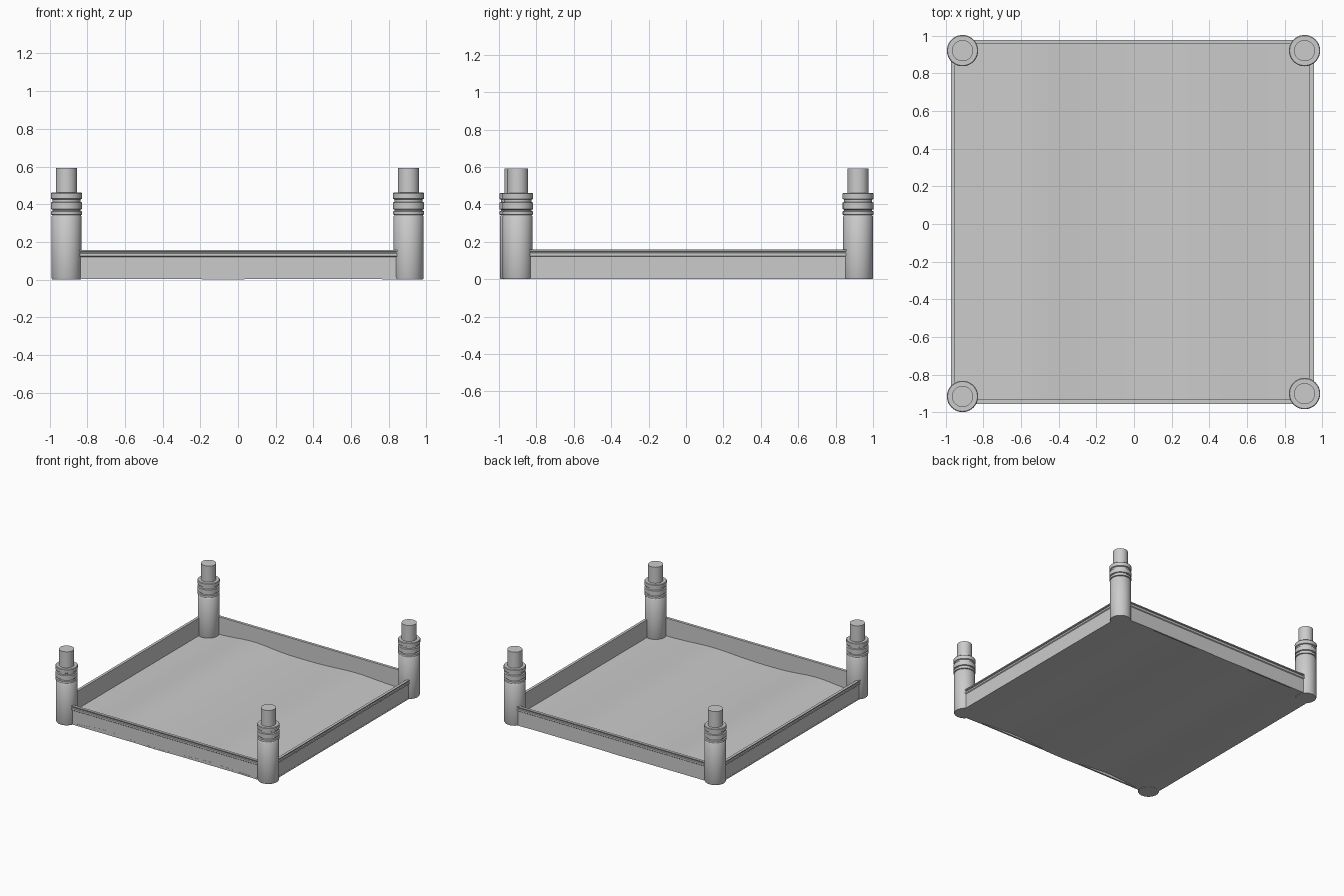
import bpy, bmesh, math
from mathutils import Vector

if "Cube" in bpy.data.objects:
    bpy.data.objects.remove(bpy.data.objects["Cube"])


def make_object(name, verts, faces, smooth=True):
    mesh = bpy.data.meshes.new(name)
    mesh.from_pydata(verts, [], faces)
    bm = bmesh.new()
    bm.from_mesh(mesh)
    bmesh.ops.recalc_face_normals(bm, faces=bm.faces)
    bm.to_mesh(mesh)
    bm.free()
    ob = bpy.data.objects.new(name, mesh)
    bpy.context.collection.objects.link(ob)
    if smooth:
        bpy.ops.object.select_all(action='DESELECT')
        ob.select_set(True)
        bpy.context.view_layer.objects.active = ob
        bpy.ops.object.shade_smooth_by_angle(angle=math.radians(35))
    return ob


def turned(name, cx, cy, profile, sides=40):
    """Solid of revolution from (radius, z) points."""
    verts, faces = [], []
    for r, z in profile:
        for i in range(sides):
            a = 2 * math.pi * i / sides
            verts.append((cx + r * math.cos(a), cy + r * math.sin(a), z))
    for k in range(len(profile) - 1):
        for i in range(sides):
            j = (i + 1) % sides
            faces.append((k * sides + i, k * sides + j,
                          (k + 1) * sides + j, (k + 1) * sides + i))
    faces.append(tuple(range(sides)))
    faces.append(tuple(range((len(profile) - 1) * sides, len(profile) * sides)))
    return make_object(name, verts, faces)


def rail(name, start, end, outward, profile):
    """Straight moulding: profile of (outward offset, z) from start to end."""
    out = Vector(outward)
    n = len(profile)
    verts = []
    for p in (start, end):
        for d, z in profile:
            q = Vector(p) + out * d
            verts.append((q.x, q.y, z))
    faces = [(i, (i + 1) % n, n + (i + 1) % n, n + i) for i in range(n)]
    faces += [tuple(range(n)), tuple(range(n, 2 * n))]
    return make_object(name, verts, faces, False)


# Corner posts: wide shaft, turned collars and a narrow peg
POST = [(0.076, 0.0), (0.08, 0.008), (0.08, 0.335), (0.076, 0.341),
        (0.074, 0.343), (0.082, 0.345), (0.082, 0.362), (0.074, 0.366),
        (0.074, 0.371), (0.082, 0.374), (0.082, 0.409), (0.074, 0.413),
        (0.074, 0.425), (0.082, 0.429), (0.083, 0.457), (0.079, 0.461),
        (0.056, 0.461), (0.056, 0.592)]
posts = {"back_left": (-0.91, 0.92), "back_right": (0.905, 0.92),
         "front_left": (-0.91, -0.915), "front_right": (0.905, -0.90)}
for label, (x, y) in posts.items():
    turned(label + "_post", x, y, POST)

# Side walls with a grooved lip along the top
WALL = [(0.0, 0.003), (0.014, 0.003), (0.014, 0.12), (0.02, 0.125),
        (0.02, 0.139), (0.013, 0.142), (0.013, 0.147), (0.022, 0.15),
        (0.022, 0.158), (0.0, 0.158)]
rail("back_wall", (-0.91, 0.954, 0), (0.905, 0.954, 0), (0, 1, 0), WALL)
rail("front_wall", (-0.91, -0.932, 0), (0.905, -0.932, 0), (0, -1, 0), WALL)
rail("left_wall", (-0.95, -0.915, 0), (-0.95, 0.92, 0), (-1, 0, 0), WALL)
rail("right_wall", (0.932, -0.90, 0), (0.932, 0.92, 0), (1, 0, 0), WALL)


# Thin floor sheet, rippled across the width
def ripple(x):
    bump = lambda c, w: math.exp(-((x - c) / w) ** 2)
    return 0.024 * bump(-0.53, 0.21) + 0.018 * bump(0.4, 0.24)


N, X0, X1, Y0, Y1, THICK = 64, -0.965, 0.947, -0.947, 0.968, 0.012
verts, faces = [], []
for i in range(N + 1):
    x = X0 + (X1 - X0) * i / N
    z = ripple(x)
    verts += [(x, Y0, z), (x, Y1, z), (x, Y1, z + THICK), (x, Y0, z + THICK)]
for i in range(N):
    for k in range(4):
        m = (k + 1) % 4
        faces.append((4 * i + k, 4 * i + m, 4 * i + 4 + m, 4 * i + 4 + k))
faces += [(0, 1, 2, 3), (4 * N, 4 * N + 1, 4 * N + 2, 4 * N + 3)]
make_object("rippled_floor", verts, faces)
